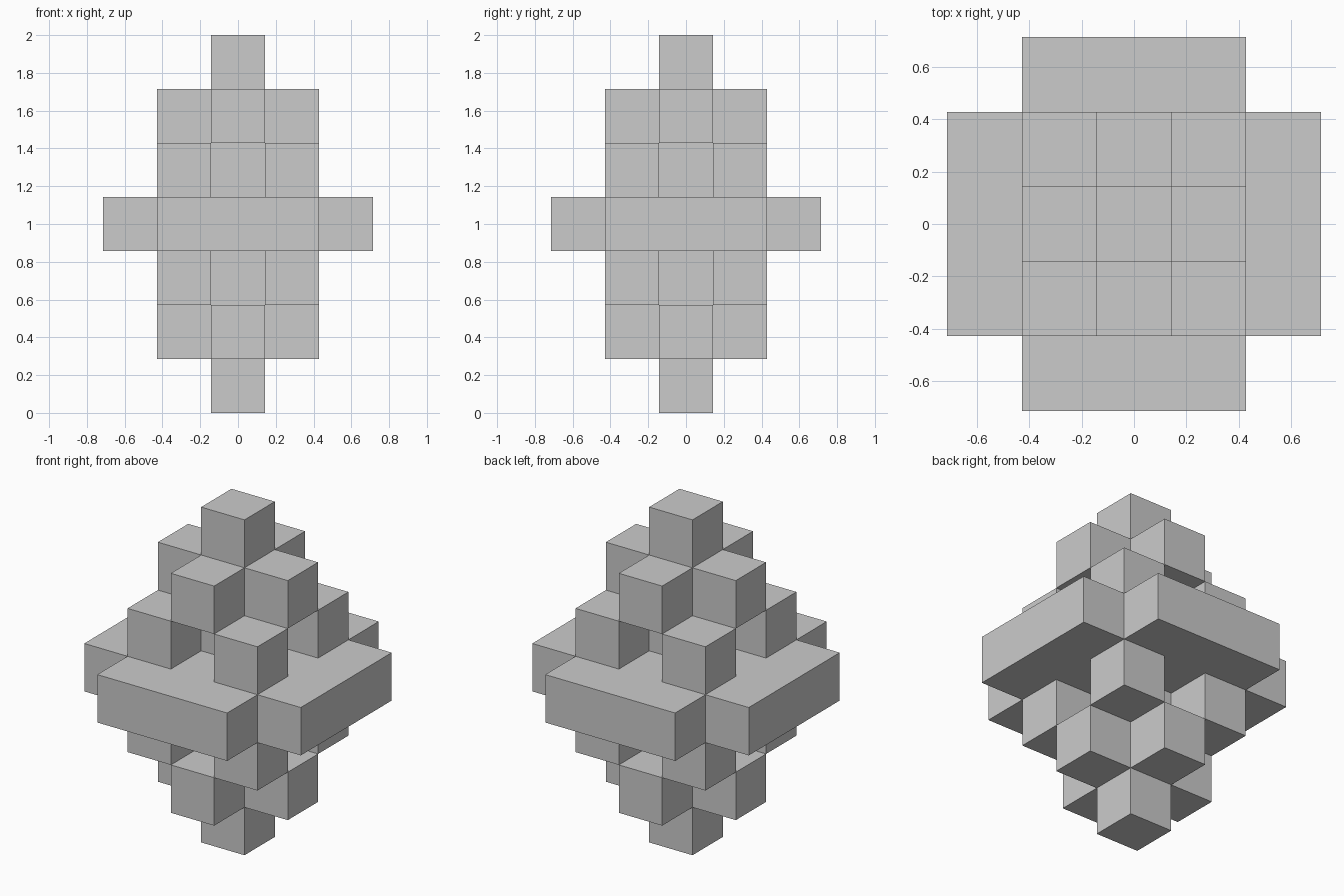
import bpy
import bmesh

if "Cube" in bpy.data.objects:
    bpy.data.objects.remove(bpy.data.objects["Cube"])

U = 2 / 7  # edge of one block; the model is seven blocks tall


def prism(name, outline, level, height=1):
    """Extrude a closed outline (in blocks) upward from a block level."""
    bm = bmesh.new()
    base = bm.faces.new([bm.verts.new((x * U, y * U, level * U)) for x, y in outline])
    top = bmesh.ops.extrude_face_region(bm, geom=[base])["geom"]
    bmesh.ops.translate(bm, vec=(0, 0, height * U),
                        verts=[g for g in top if isinstance(g, bmesh.types.BMVert)])
    bmesh.ops.recalc_face_normals(bm, faces=bm.faces)
    mesh = bpy.data.meshes.new(name)
    bm.to_mesh(mesh)
    bm.free()
    obj = bpy.data.objects.new(name, mesh)
    bpy.context.collection.objects.link(obj)
    return obj


def square(cx=0, cy=0):
    return [(cx + x, cy + y) for x, y in ((-.5, -.5), (.5, -.5), (.5, .5), (-.5, .5))]


def cross(inner, outer):
    """Plus-shaped outline: arm half width inner, arm reach outer."""
    quarter = [(outer, -inner), (outer, inner), (inner, inner)]
    points = []
    for _ in range(4):
        points += quarter
        quarter = [(-y, x) for x, y in quarter]
    return points


# central column, ending in the top and bottom tips
prism("central_column", square(), 0, 7)

# wide slab round the middle
prism("middle_slab", cross(1.5, 2.5), 3)

# small crosses near each tip
for side, level in (("lower", 1), ("upper", 5)):
    prism(side + "_cross", cross(0.5, 1.5), level)

# corner blocks directly below and above the slab
for side, level in (("lower", 2), ("upper", 4)):
    for x, x_name in ((-1, "left"), (1, "right")):
        for y, y_name in ((-1, "front"), (1, "back")):
            prism(f"{side}_{y_name}_{x_name}_block", square(x, y), level)
